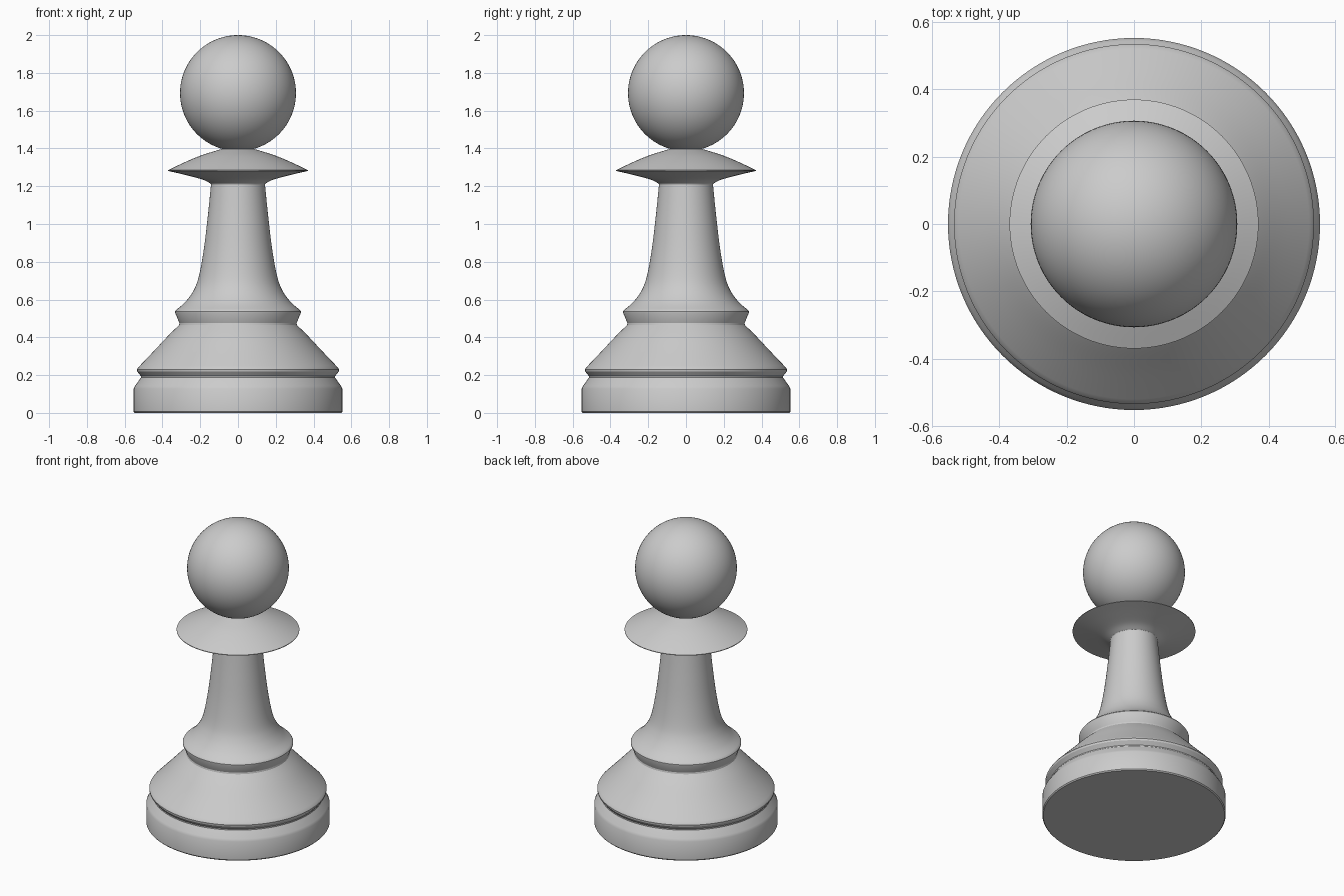
import bpy, bmesh, math

if "Cube" in bpy.data.objects:
    bpy.data.objects.remove(bpy.data.objects["Cube"])

SEGMENTS = 128


def smooth_curve(pts, steps=6):
    """Catmull-Rom interpolation through (radius, z) points."""
    p = [pts[0]] + pts + [pts[-1]]
    out = []
    for i in range(1, len(p) - 2):
        a, b, c, d = p[i - 1:i + 3]
        for s in range(steps):
            t = s / steps
            out.append(tuple(0.5 * (2 * b[k] + (c[k] - a[k]) * t
                       + (2 * a[k] - 5 * b[k] + 4 * c[k] - d[k]) * t * t
                       + (3 * b[k] - a[k] - 3 * c[k] + d[k]) * t ** 3) for k in (0, 1)))
    return out + [pts[-1]]


def lathe(name, profile):
    """Revolve a bottom-to-top (radius, z) profile around the z axis."""
    bm = bmesh.new()
    verts = [bm.verts.new((r, 0, z)) for r, z in profile]
    edges = [bm.edges.new(pair) for pair in zip(verts, verts[1:])]
    bmesh.ops.spin(bm, geom=verts + edges, axis=(0, 0, 1), cent=(0, 0, 0),
                   angle=math.tau, steps=SEGMENTS, use_duplicate=False)
    bmesh.ops.remove_doubles(bm, verts=bm.verts[:], dist=1e-5)
    bmesh.ops.recalc_face_normals(bm, faces=bm.faces[:])
    # An open band may come out inverted: make side faces point outwards
    side = max(bm.faces, key=lambda f: f.calc_center_median().xy.length)
    c = side.calc_center_median()
    if side.normal.x * c.x + side.normal.y * c.y < 0:
        bmesh.ops.reverse_faces(bm, faces=bm.faces[:])
    mesh = bpy.data.meshes.new(name)
    bm.to_mesh(mesh)
    bm.free()
    obj = bpy.data.objects.new(name, mesh)
    bpy.context.collection.objects.link(obj)
    bpy.context.view_layer.objects.active = obj
    obj.select_set(True)
    bpy.ops.object.shade_smooth_by_angle(angle=math.radians(30))
    obj.select_set(False)
    return obj


# Foot disc with bevelled shoulder and closed underside
lathe("base", [(0, 0), (0.547, 0), (0.553, 0.007), (0.553, 0.128),
               (0.545, 0.143), (0.514, 0.187)])

# Sloping skirt above the groove
lathe("skirt", [(0.514, 0.187), (0.514, 0.195), (0.533, 0.218), (0.535, 0.23)]
      + smooth_curve([(0.53, 0.239), (0.445, 0.328), (0.37, 0.408), (0.312, 0.465)]))

# Ring lip flowing into the concave stem
lathe("stem", [(0.312, 0.465), (0.31, 0.475), (0.333, 0.53), (0.333, 0.537)]
      + smooth_curve([(0.328, 0.545), (0.28, 0.586), (0.237, 0.645), (0.208, 0.72),
                      (0.182, 0.86), (0.16, 1.04), (0.143, 1.21)]))

# Thin flared collar
lathe("collar", [(0.143, 1.21)]
      + smooth_curve([(0.145, 1.214), (0.19, 1.236), (0.28, 1.26), (0.37, 1.281)])
      + smooth_curve([(0.37, 1.285), (0.28, 1.328), (0.19, 1.365), (0.1, 1.393)])
      + [(0.08, 1.397)])

# Ball head
R, N = 0.307, 48
lathe("head", [(R * math.sin(math.pi * i / N), 2 - R - R * math.cos(math.pi * i / N))
               for i in range(N + 1)])
